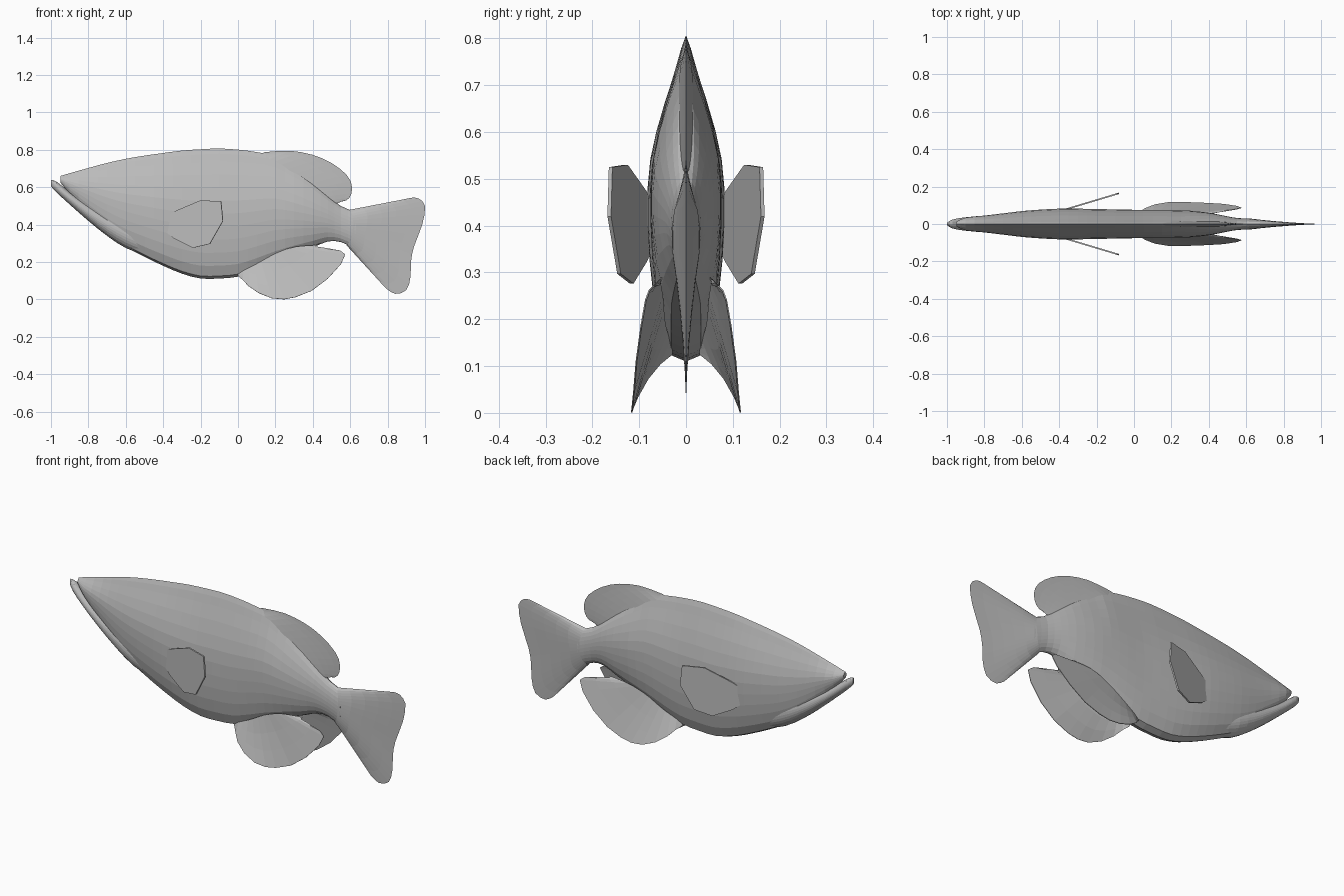
import bpy, bmesh, math
from mathutils import Vector

if "Cube" in bpy.data.objects:
    bpy.data.objects.remove(bpy.data.objects["Cube"])

grey = bpy.data.materials.new("fish_grey")
grey.diffuse_color = (0.5, 0.5, 0.5, 1)
grey.use_nodes = True
grey.node_tree.nodes["Principled BSDF"].inputs["Base Color"].default_value = grey.diffuse_color


def make(name, verts, faces, thickness=0):
    bm = bmesh.new()
    vs = [bm.verts.new(v) for v in verts]
    for f in faces:
        bm.faces.new([vs[i] for i in f])
    bmesh.ops.remove_doubles(bm, verts=bm.verts, dist=0.0004)
    bmesh.ops.recalc_face_normals(bm, faces=bm.faces)
    me = bpy.data.meshes.new(name)
    bm.to_mesh(me)
    bm.free()
    me.materials.append(grey)
    ob = bpy.data.objects.new(name, me)
    bpy.context.collection.objects.link(ob)
    if thickness:
        mod = ob.modifiers.new("thickness", 'SOLIDIFY')
        mod.thickness = thickness
        mod.offset = 0
    return ob


def spline(points, n):
    """Sample n points of a smooth curve through the given points."""
    p = [Vector(q) for q in points]
    p = [2 * p[0] - p[1]] + p + [2 * p[-1] - p[-2]]
    segs, out = len(p) - 3, []
    for k in range(n):
        s = k / (n - 1) * segs
        i = min(int(s), segs - 1)
        t = s - i
        a, b, c, d = p[i:i + 4]
        out.append(0.5 * (2 * b + (c - a) * t + (2 * a - 5 * b + 4 * c - d) * t * t
                          + (3 * b - a - 3 * c + d) * t ** 3))
    return out


# height fraction and width fraction of the deep, ridge-backed body section
SECTION = [(0, 0), (.02, .42), (.1, .7), (.2, .87), (.3, .96), (.4, 1), (.5, 1),
           (.6, .93), (.7, .77), (.8, .55), (.9, .28), (.96, .13), (1, 0)]


def loft(name, stations, n, blend):
    """Stations are x, bottom, top, half width; blend(x) rounds the section."""
    verts, faces = [], []
    for x, zb, zt, w in spline([Vector(s) for s in stations], n):
        b = blend(x)
        half = []
        for t, f in SECTION:
            oval = math.sqrt(max(0, 1 - (2 * t - 1) ** 2))
            half.append((w * (f * (1 - b) + oval * b), zb + t * (zt - zb)))
        ring = [(x, y, z) for y, z in half] + [(x, -y, z) for y, z in half[-2:0:-1]]
        verts += ring
    m = len(ring)
    for i in range(n - 1):
        for j in range(m):
            k = (j + 1) % m
            faces.append((i * m + j, i * m + k, (i + 1) * m + k, (i + 1) * m + j))
    faces += [tuple(range(m)), tuple(range((n - 1) * m, n * m))]
    return make(name, verts, faces)


def grid_faces(rows, cols, start=0):
    return [(start + i * cols + j, start + i * cols + j + 1,
             start + (i + 1) * cols + j + 1, start + (i + 1) * cols + j)
            for i in range(rows - 1) for j in range(cols - 1)]


def lens_fin(name, root, tip, half, cols=13, rows=6):
    """Upright fin in the middle plane, thick at the root, sharp at the rim."""
    r, t = spline(root, cols), spline(tip, cols)
    verts, faces = [], []
    for side in (1, -1):
        faces += grid_faces(rows, cols, len(verts))
        for i in range(rows):
            v = i / (rows - 1)
            for j in range(cols):
                p = r[j].lerp(t[j], v)
                y = half * (1 - v) ** 1.3 * math.sqrt(max(0, math.sin(math.pi * j / (cols - 1))))
                verts.append((p.x, side * y, p.y))
    return make(name, verts, faces)


# body, from snout to tail root
loft("body", [
    (-.95, .625, .66, .012), (-.9, .565, .675, .034), (-.8, .46, .703, .045),
    (-.7, .36, .73, .057), (-.6, .283, .752, .069), (-.5, .228, .769, .077),
    (-.4, .18, .783, .082), (-.3, .138, .796, .082), (-.2, .112, .803, .08),
    (-.1, .112, .807, .078), (0, .122, .801, .076), (.1, .158, .788, .076),
    (.2, .202, .765, .075), (.3, .242, .70, .071), (.4, .278, .625, .06),
    (.48, .31, .555, .045), (.55, .307, .50, .032), (.63, .27, .468, .029)],
    35, lambda x: min(1, max(0, (x - .25) / .25)))

# lower jaw, jutting past the snout
loft("lower_jaw", [
    (-1, .605, .64, .006), (-.97, .572, .63, .024), (-.9, .508, .575, .036),
    (-.8, .42, .51, .045), (-.7, .34, .46, .052), (-.6, .275, .42, .056),
    (-.48, .23, .36, .05)], 13, lambda x: 1)

# tail fin
lens_fin("tail_fin",
         [(.6, .48), (.615, .43), (.615, .37), (.605, .32), (.58, .29)],
         [(.93, .544), (.965, .54), (1, .5), (.985, .4), (.94, .28), (.925, .2),
          (.922, .12), (.9, .05), (.84, .03), (.79, .06)], .03, 19)

# dorsal fin
lens_fin("dorsal_fin",
         [(.1, .76), (.2, .74), (.3, .67), (.4, .59), (.47, .53), (.52, .49)],
         [(.14, .787), (.26, .796), (.36, .783), (.45, .755), (.53, .71), (.59, .655),
          (.61, .6), (.6, .55), (.57, .526), (.52, .522)], .016, 16)

for side, label in ((-1, "front"), (1, "back")):
    # belly fins, splayed outwards
    root = spline([(.42, .05, .29), (.3, .055, .28), (.2, .05, .245),
                   (.1, .045, .19), (0, .03, .14)], 14)
    rim = spline([(.41, .058, .272), (.5, .07, .27), (.56, .082, .255), (.57, .09, .22),
                  (.5, .104, .13), (.4, .111, .05), (.3, .115, .01), (.23, .116, .001),
                  (.15, .112, .015), (.07, .09, .06), (.03, .06, .1), (0, .03, .125)], 14)
    pts = [root[j].lerp(rim[j], i / 3) for i in range(4) for j in range(14)]
    make(label + "_belly_fin", [(p.x, side * p.y, p.z) for p in pts],
         grid_faces(4, 14), .003)

    # side fins, angled back from the body
    outline = [(-.42, .43), (-.33, .475), (-.2, .53), (-.09, .525), (-.08, .42),
               (-.15, .297), (-.24, .276), (-.34, .325), (-.42, .39)]
    make(label + "_side_fin",
         [(x, side * (.08 + .3 * (x + .36)), z) for x, z in outline],
         [tuple(range(len(outline)))], .008)
